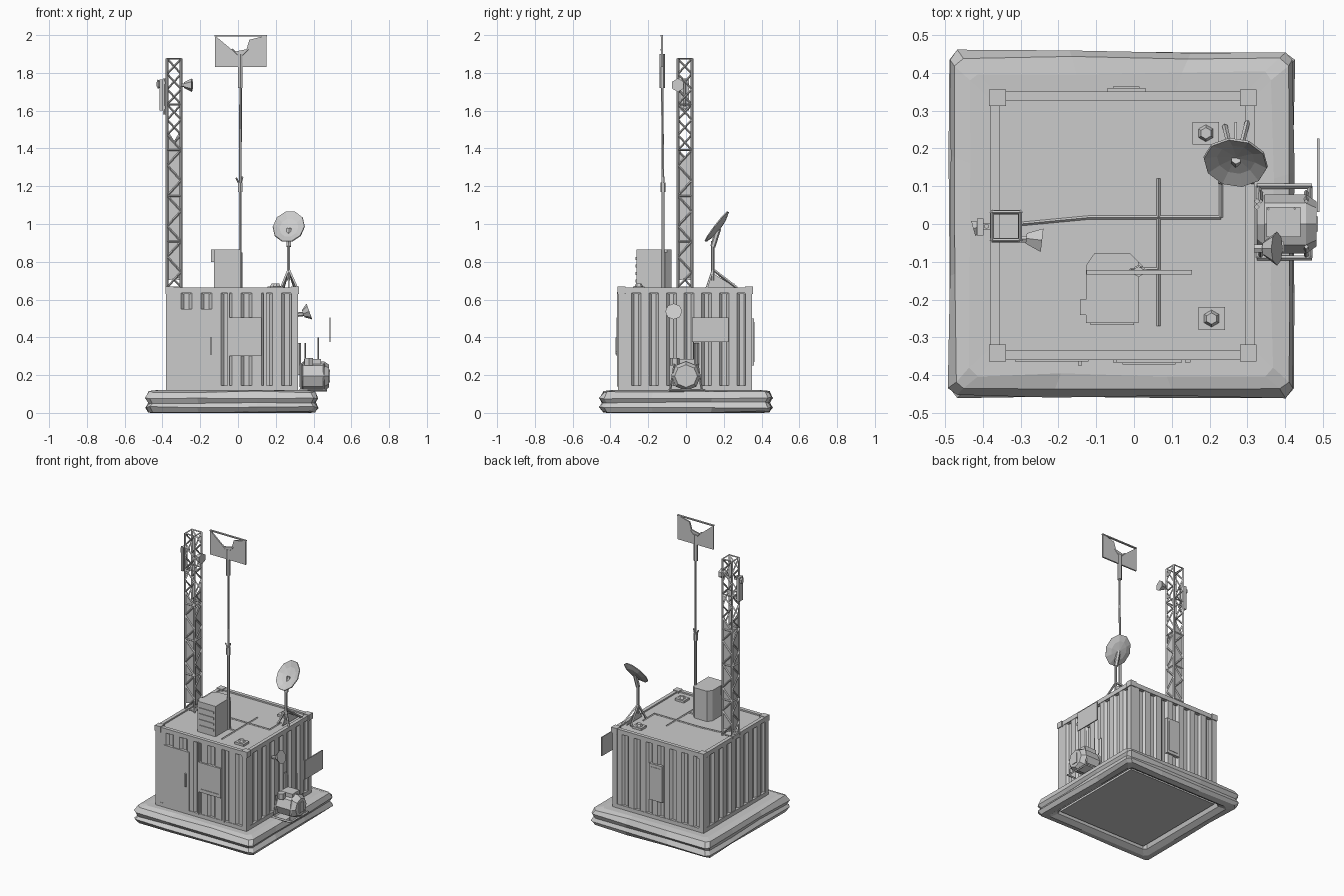
import bpy, bmesh, math, random
from mathutils import Vector, Matrix

if "Cube" in bpy.data.objects:
    bpy.data.objects.remove(bpy.data.objects["Cube"])

random.seed(4)


def finish(name, bm, recalc=True):
    if recalc:
        bmesh.ops.recalc_face_normals(bm, faces=bm.faces)
    me = bpy.data.meshes.new(name)
    bm.to_mesh(me)
    bm.free()
    ob = bpy.data.objects.new(name, me)
    bpy.context.collection.objects.link(ob)
    return ob


def box(bm, x0, x1, y0, y1, z0, z1):
    m = Matrix.Translation(((x0 + x1) / 2, (y0 + y1) / 2, (z0 + z1) / 2))
    m = m @ Matrix.Diagonal((x1 - x0, y1 - y0, z1 - z0, 1))
    return bmesh.ops.create_cube(bm, size=1, matrix=m)["verts"]


def rod(bm, p, q, r, n=4, r2=None):
    p, q = Vector(p), Vector(q)
    d = q - p
    m = Matrix.Translation((p + q) / 2) @ d.to_track_quat("Z", "Y").to_matrix().to_4x4()
    bmesh.ops.create_cone(bm, cap_ends=True, segments=n, radius1=r,
                          radius2=r if r2 is None else r2, depth=d.length, matrix=m)


def prism(bm, pts, axis):
    f = bm.faces.new([bm.verts.new(p) for p in pts])
    out = bmesh.ops.extrude_face_region(bm, geom=[f])["geom"]
    bmesh.ops.translate(bm, vec=axis, verts=[v for v in out if isinstance(v, bmesh.types.BMVert)])


def bulk(name, boxes):
    bm = bmesh.new()
    for b in boxes:
        box(bm, *b)
    return finish(name, bm)


# Two-layer sandbag plinth, a lumpy square ring
CX, CY = -0.033, 0.0
profile = [(0.365, 0.02), (0.40, 0.0), (0.44, 0.006), (0.457, 0.03), (0.442, 0.054),
           (0.457, 0.08), (0.44, 0.112), (0.40, 0.12), (0.33, 0.118)]
bm = bmesh.new()
rings = []
for i, (d, z) in enumerate(profile):
    ring = []
    for s in range(4):
        rot = Matrix.Rotation(s * math.pi / 2, 3, "Z")
        for f in (-0.95, -0.4, 0.3, 0.95):
            j = random.uniform(-0.006, 0.004) if 1 < i < 8 else 0
            v = rot @ Vector((f * d, -(d + j), 0))
            zz = z + (random.uniform(-0.006, 0.005) if 1 < i < 7 else 0)
            ring.append(bm.verts.new((v.x + CX, v.y + CY, max(0, zz))))
    rings.append(ring)
for a, b in zip(rings, rings[1:] + rings[:1]):
    for k in range(16):
        n = (k + 1) % 16
        bm.faces.new((a[k], a[n], b[n], b[k]))
finish("sandbag_plinth", bm)

# Cabin: floor and roof slabs, corner posts, rails
X0, X1, Y0, Y1, ZT = -0.38, 0.318, -0.36, 0.35, 0.665
bulk("cabin_floor", [(X0 + .01, X1 - .01, Y0 + .01, Y1 - .01, 0.03, 0.06)])
bulk("cabin_roof", [(X0 + .01, X1 - .01, Y0 + .01, Y1 - .01, 0.63, 0.655)])
frame = []
for x in (X0, X1 - .035):
    for y in (Y0, Y1 - .035):
        frame.append((x, x + .035, y, y + .035, 0.05, ZT))
        frame.append((x - .003, x + .041, y - .003, y + .041, 0.63, ZT + .004))
for z0, z1 in ((0.10, 0.145), (0.635, ZT)):
    for x in (X0, X1 - .025):
        frame.append((x, x + .025, Y0, Y1, z0, z1))
    for y in (Y0, Y1 - .025):
        frame.append((X0, X1, y, y + .025, z0, z1))
bulk("cabin_frame", frame)


# Corrugated walls
def wall(name, a, b, inward, count):
    a, b, inward = Vector(a), Vector(b), Vector(inward)
    bm = bmesh.new()
    pts = []
    for i in range(count):
        for t, dep in ((0, .003), (.45, .003), (.6, .018), (.85, .018)):
            pts.append(a.lerp(b, (i + t) / count) + inward * dep)
    pts.append(b + inward * .003)
    lo = [bm.verts.new((p.x, p.y, 0.06)) for p in pts]
    hi = [bm.verts.new((p.x, p.y, 0.65)) for p in pts]
    for i in range(len(pts) - 1):
        bm.faces.new((lo[i], lo[i + 1], hi[i + 1], hi[i]))
    finish(name, bm, False)


xa, xb, ya, yb = X0 + .03, X1 - .03, Y0 + .03, Y1 - .03
wall("front_wall", (xa, Y0, 0), (xb, Y0, 0), (0, 1, 0), 6)
wall("right_wall", (X1, ya, 0), (X1, yb, 0), (-1, 0, 0), 7)
wall("back_wall", (xb, Y1, 0), (xa, Y1, 0), (0, -1, 0), 7)
wall("left_wall", (X0, yb, 0), (X0, ya, 0), (1, 0, 0), 7)

# Door, hatches and trim on the walls
bulk("front_door", [(-0.315, -0.12, Y0 - .003, Y0 + .02, 0.145, 0.55),
                    (-0.148, -0.138, Y0 - .014, Y0, 0.31, 0.40)])
bulk("front_hatch", [(-0.045, 0.125, Y0 - .008, Y0 + .01, 0.30, 0.505),
                     (-0.03, 0.11, Y0 - .012, Y0, 0.315, 0.325)])
bulk("front_conduits", [(0.135, 0.15, Y0 - .006, Y0 + .01, 0.14, 0.64),
                        (-0.055, -0.045, Y0 - .006, Y0 + .01, 0.14, 0.64)])
bulk("back_hatch", [(-0.07, 0.03, Y1 - .01, Y1 + .01, 0.25, 0.50),
                    (-0.055, 0.015, Y1, Y1 + .013, 0.27, 0.48)])

# Low roof vents and cable runs
bm = bmesh.new()
for x, y in ((0.19, 0.24), (0.205, -0.25)):
    box(bm, x - .035, x + .035, y - .03, y + .03, 0.65, 0.67)
    rod(bm, (x, y, 0.665), (x, y, 0.685), 0.025, 6, 0.015)
finish("roof_vents", bm)
bm = bmesh.new()
for p, q in (((.065, .12), (.065, -.27)), ((-.12, .017), (.23, .017)), ((.23, .017), (.23, .14)),
             ((.065, -.12), (.01, -.12)), ((-.3, .0), (-.12, .017))):
    rod(bm, (*p, .656), (*q, .656), .005)
finish("roof_cables", bm)

# Rooftop equipment cabinet with clipped corners
bm = bmesh.new()
plan = [(-.127, -.11), (-.127, -.262), (.012, -.262), (.012, -.1), (-.01, -.078), (-.105, -.078)]
prism(bm, [(x, y, .65) for x, y in plan], (0, 0, .215))
box(bm, -.143, -.12, -.24, -.2, .80, .865)
finish("roof_cabinet", bm)
bulk("cabinet_louvres", [(-.115, 0, -.267, -.25, .69 + i * .04, .705 + i * .04) for i in range(4)])

# Lattice tower: legs, bracing, lower sheeting
tx, ty, h, top = -0.338, -0.006, 0.037, 1.875
corners = [(tx - h, ty - h), (tx + h, ty - h), (tx + h, ty + h), (tx - h, ty + h)]
bm = bmesh.new()
for x, y in corners:
    rod(bm, (x, y, .65), (x, y, top), .0075)
levels = 15
step = (top - .665) / levels
for i in range(levels + 1):
    z = .665 + i * step
    for k in range(4):
        a, b = corners[k], corners[(k + 1) % 4]
        if i % 3 == 0:
            rod(bm, (*a, z), (*b, z), .005)
        if i < levels:
            if i % 2:
                a, b = b, a
            rod(bm, (*a, z), (*b, z + step), .0055)
finish("lattice_tower", bm)
bm = bmesh.new()
for k in range(4):
    a, b = corners[k], corners[(k + 1) % 4]
    bm.faces.new([bm.verts.new(v) for v in
                  ((*a, .70), (*b, .72), (*b, 1.38), (*a, 1.50 if k % 2 == 0 else 1.32))])
finish("tower_sheeting", bm, False)

# Tower antennas: panel on the left, horn on the right
bm = bmesh.new()
box(bm, -.415, -.398, -.03, .015, 1.60, 1.765)
rod(bm, (-.39, -.006, 1.58), (-.39, -.006, 1.77), .007, 6)
for z in (1.61, 1.74):
    box(bm, -.40, -.37, -.014, .002, z, z + .015)
rod(bm, (-.40, -.005, 1.74), (-.425, -.012, 1.74), .012, 6, .024)
finish("tower_panel_antenna", bm)
bm = bmesh.new()
rod(bm, (-.30, -.04, 1.735), (-.275, -.04, 1.735), .01, 6)
rod(bm, (-.285, -.038, 1.735), (-.243, -.043, 1.735), .016, 6, .036)
finish("tower_horn", bm)

# Slim guy mast and its flat antenna
mx, my = 0.012, -0.122
bm = bmesh.new()
rod(bm, (mx, my, .65), (mx, my, 1.22), .009, 6)
rod(bm, (mx, my, 1.2), (mx + .002, my - .004, 1.74), .007, 6)
rod(bm, (mx, my - .004, 1.72), (mx, my - .004, 1.90), .014, 6)
rod(bm, (mx, my, 1.17), (mx, my, 1.22), .014, 6)
rod(bm, (mx, my, 1.2), (mx - .022, my, 1.245), .005)
rod(bm, (mx, my, 1.2), (mx + .012, my + .005, 1.25), .005)
for s in (-1, 1):
    rod(bm, (mx, my - .004, 1.88), (mx + s * .045, my - .006, 1.925), .006)
rod(bm, (mx, my + .01, .66), (mx, my + .01, .85), .012)
finish("mast", bm)
bm = bmesh.new()
outline = [(-.123, 1.998), (-.123, 1.832), (.152, 1.832), (.152, 1.998), (.06, 1.975),
           (.045, 1.925), (-.02, 1.912)]
prism(bm, [(x, -.1325, z) for x, z in outline], (0, .01, 0))
box(bm, -.125, .154, -.134, -.121, 1.993, 2.0)
finish("mast_panel", bm)

# Satellite dish on a tripod post
bm = bmesh.new()
n = 10
verts = [[bm.verts.new((r * .084 * math.cos(t * math.tau / n), r * .102 * math.sin(t * math.tau / n), d))
          for t in range(n)] for r, d in ((1, 0), (.6, -.013))]
mid = bm.verts.new((0, 0, -.02))
for k in range(n):
    m = (k + 1) % n
    bm.faces.new((verts[0][k], verts[0][m], verts[1][m], verts[1][k]))
    bm.faces.new((verts[1][k], verts[1][m], mid))
normal = Vector((-.12, -.79, .61)).normalized()
side = Vector((0, 0, 1)).cross(normal).normalized()
up = normal.cross(side)
mat = Matrix((side, up, normal)).transposed().to_4x4()
bm.transform(Matrix.Translation((.268, .16, .988)) @ mat)
dish = finish("dish", bm, False)
mod = dish.modifiers.new("thickness", "SOLIDIFY")
mod.thickness = .006
bm = bmesh.new()
rod(bm, (.268, .142, .70), (.268, .142, .91), .009, 6)
rod(bm, (.268, .142, .88), (.27, .172, .975), .014, 6)
for x, y in ((.228, .11), (.312, .11), (.30, .27), (.24, .26)):
    rod(bm, (.268, .142, .76), (x, y, .662), .007)
prism(bm, [(.266, .10, .66), (.266, .27, .66), (.266, .15, .735)], (.006, 0, 0))
finish("dish_stand", bm)

# Side lamp
bm = bmesh.new()
rod(bm, (.31, -.065, .52), (.355, -.065, .525), .012, 6)
rod(bm, (.345, -.065, .525), (.378, -.065, .537), .02, 8, .045)
finish("side_lamp", bm)

# Floating sign plate beside the cabin
bulk("sign_plate", [(.484, .491, .032, .226, .375, .505)])

# Generator drum in a tubular cradle
bm = bmesh.new()
rod(bm, (.325, 0, .195), (.345, 0, .195), .055, 8, .078)
rod(bm, (.345, 0, .195), (.455, 0, .195), .078, 8)
rod(bm, (.455, 0, .195), (.482, 0, .195), .078, 8, .06)
box(bm, .35, .44, -.035, .045, .25, .285)
rod(bm, (.375, -.06, .25), (.375, -.06, .29), .025, 6)
box(bm, .475, .487, -.02, .02, .16, .23)
finish("generator", bm)
bm = bmesh.new()
for x in (.33, .465):
    rod(bm, (x, -.09, .12), (x, .10, .12), .007)
for y in (-.09, .10):
    rod(bm, (.325, y, .12), (.47, y, .12), .007)
for x in (.335, .455):
    for s in (-1, 1):
        rod(bm, (x, s * .085, .115), (x, s * .06, .26), .006)
rod(bm, (.355, .04, .27), (.355, .04, .37), .004)
rod(bm, (.425, .04, .27), (.425, .04, .40), .003)
finish("generator_cradle", bm)
bm = bmesh.new()
for y in (.045, .06):
    rod(bm, (.325, y, .20), (.325, y, .37), .008)
finish("side_cables", bm)
